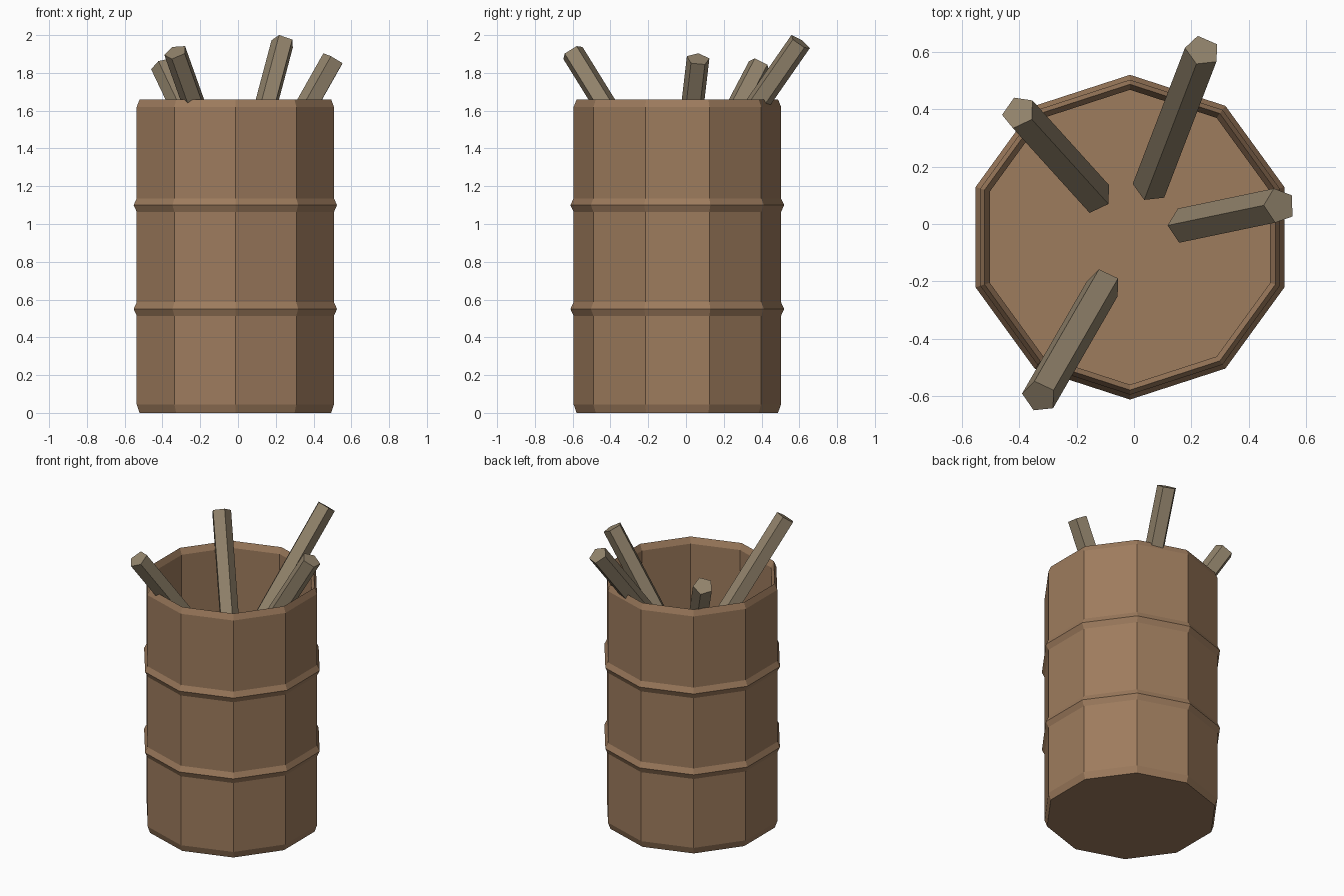
import bpy, bmesh, math
from mathutils import Vector

if "Cube" in bpy.data.objects:
    bpy.data.objects.remove(bpy.data.objects["Cube"])


def material(name, color):
    m = bpy.data.materials.new(name)
    m.diffuse_color = color
    m.use_nodes = True
    m.node_tree.nodes["Principled BSDF"].inputs["Base Color"].default_value = m.diffuse_color
    return m


def make_object(name, bm, mat):
    bmesh.ops.recalc_face_normals(bm, faces=bm.faces)
    mesh = bpy.data.meshes.new(name)
    bm.to_mesh(mesh)
    bm.free()
    mesh.materials.append(mat)
    obj = bpy.data.objects.new(name, mesh)
    bpy.context.collection.objects.link(obj)
    return obj


def skin_rings(bm, rings):
    """Join successive vertex rings with quads and cap both ends."""
    rings = [[bm.verts.new(p) for p in ring] for ring in rings]
    n = len(rings[0])
    for a, b in zip(rings, rings[1:]):
        for i in range(n):
            j = (i + 1) % n
            bm.faces.new((a[i], a[j], b[j], b[i]))
    bm.faces.new(rings[0][::-1])
    bm.faces.new(rings[-1])


barrel_mat = material("barrel_brown", (0.34, 0.20, 0.11, 1))
stick_mat = material("stick_tan", (0.29, 0.23, 0.15, 1))

# Barrel: ten-sided lathe profile (radius, height), outside then down the inside
profile = [(0.533, 0.0), (0.549, 0.045)]
for rib_z in (0.55, 1.10):
    profile += [(0.549, rib_z - 0.036), (0.566, rib_z), (0.549, rib_z + 0.036)]
profile += [(0.549, 1.62), (0.533, 1.66), (0.514, 1.62), (0.514, 1.10)]
cx, cy, sides = -0.014, -0.046, 10
angles = [math.pi / 2 + 2 * math.pi * i / sides for i in range(sides)]
bm = bmesh.new()
skin_rings(bm, [[(cx + r * math.cos(a), cy + r * math.sin(a), z) for a in angles]
                for r, z in profile])
make_object("barrel", bm, barrel_mat)


# Sticks: leaning five-sided prisms with square-cut ends
def stick(name, bottom, top, radius=0.063):
    bottom, top = Vector(bottom), Vector(top)
    axis = (top - bottom).normalized()
    ref = Vector((-0.32, 1.0, 0))
    ref.z = -ref.dot(axis) / axis.z
    u = ref.normalized()
    v = axis.cross(u)
    offs = [radius * (math.cos(t) * u + math.sin(t) * v)
            for t in (2 * math.pi * i / 5 for i in range(5))]
    bm = bmesh.new()
    skin_rings(bm, [[end + o for o in offs] for end in (bottom, top)])
    make_object(name, bm, stick_mat)


stick("stick_back", (0.057, 0.13, 1.28), (0.239, 0.604, 1.963))
stick("stick_right", (0.172, -0.006, 1.28), (0.507, 0.064, 1.873))
stick("stick_back_left", (-0.135, 0.095, 1.28), (-0.402, 0.39, 1.842))
stick("stick_front_left", (-0.105, -0.212, 1.28), (-0.33, -0.602, 1.91))
